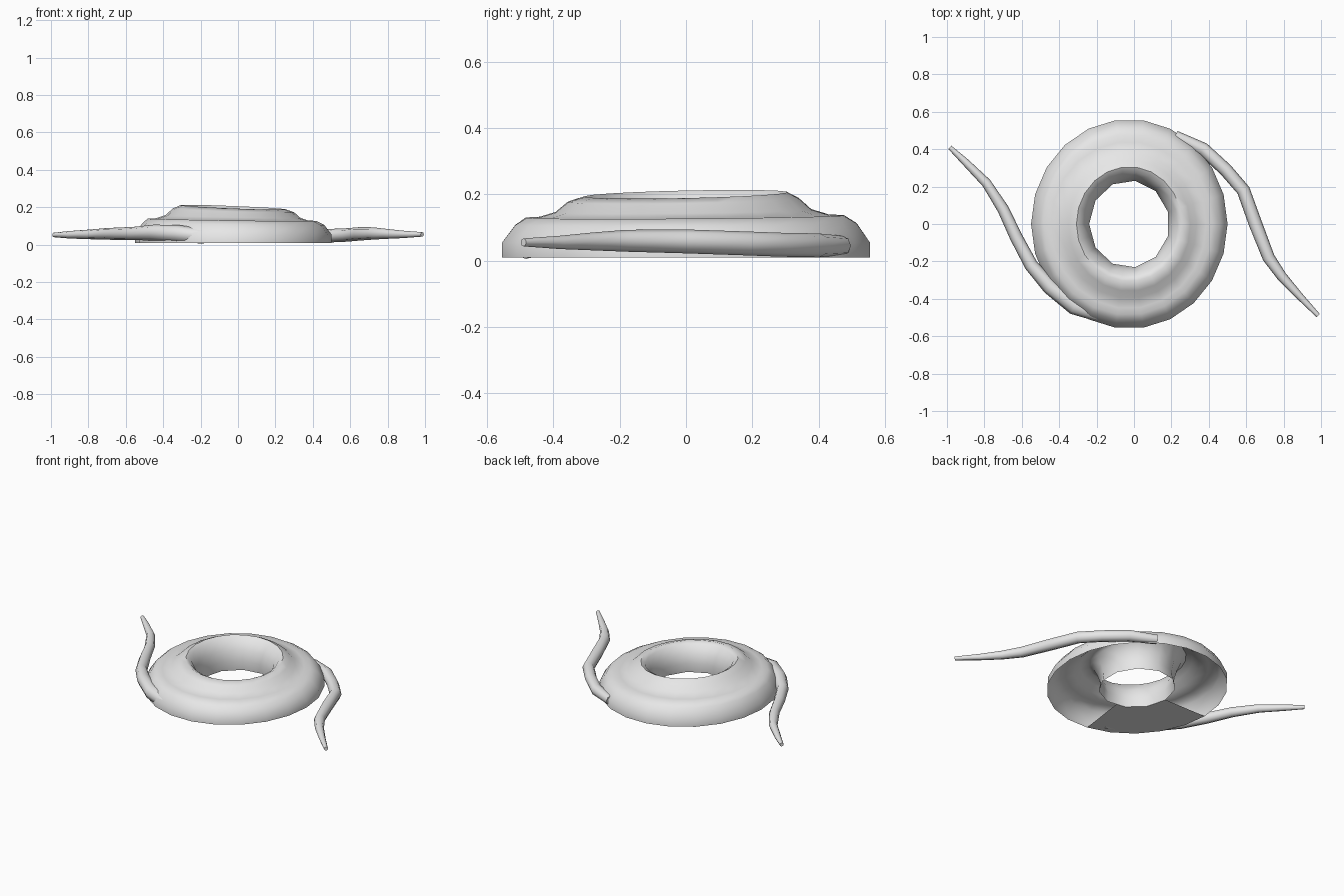
import bpy, bmesh, math
from mathutils import Vector

if "Cube" in bpy.data.objects:
    bpy.data.objects.remove(bpy.data.objects["Cube"])

grey = bpy.data.materials.new("light grey")
grey.use_nodes = True
grey.diffuse_color = (0.8, 0.8, 0.8, 1)
grey.node_tree.nodes["Principled BSDF"].inputs["Base Color"].default_value = (0.8, 0.8, 0.8, 1)


def finish(bm, name):
    """Turn a bmesh into a smooth grey object."""
    mesh = bpy.data.meshes.new(name)
    bm.to_mesh(mesh)
    bm.free()
    mesh.materials.append(grey)
    obj = bpy.data.objects.new(name, mesh)
    bpy.context.collection.objects.link(obj)
    bpy.ops.object.select_all(action='DESELECT')
    obj.select_set(True)
    bpy.context.view_layer.objects.active = obj
    bpy.ops.object.shade_smooth_by_angle(angle=math.radians(50))
    return obj


def bridge(bm, rings):
    for a, b in zip(rings, rings[1:]):
        for i in range(len(a)):
            j = (i + 1) % len(a)
            bm.faces.new((a[i], a[j], b[j], b[i]))


# Coil: open-bottomed stepped ring, its top leaning up towards the back left
SIDES = 22
profile = [(0.56, 0.01), (0.56, 0.055), (0.515, 0.11), (0.475, 0.133),
           (0.435, 0.133), (0.375, 0.15), (0.335, 0.183), (0.29, 0.2),
           (0.262, 0.185), (0.235, 0.13), (0.218, 0.07), (0.225, 0.01)]
bm = bmesh.new()
rings = []
for radius, height in profile:
    ring = []
    outer = (radius - 0.22) / 0.34
    for i in range(SIDES):
        a = 2 * math.pi * i / SIDES
        flat = 1 if i % 2 or radius > 0.25 else math.cos(math.pi / 11)
        lean = 0.011 * math.cos(a - math.radians(150)) * max(0, height - 0.05) / 0.15
        wobble = 0.008 * math.sin(a + 9 * radius) if 0.3 < radius < 0.5 else 0
        x = -0.025 + (radius * flat + wobble) * (0.985 - 0.047 * outer) * math.cos(a)
        y = (radius * flat + wobble) * (1.07 - 0.07 * outer) * math.sin(a)
        ring.append(bm.verts.new((x, y, height + lean * 1.2)))
    rings.append(ring)
bridge(bm, rings)
# Underside strip closing the front left sector
for i in range(11, 16):
    bm.faces.new((rings[0][i + 1], rings[0][i], rings[-1][i], rings[-1][i + 1]))
finish(bm, "rope_coil")


# Loose rope ends: tapered tubes swept along a path
def rope_end(name, path, sides=8):
    bm = bmesh.new()
    pts = [Vector(p[:3]) for p in path]
    rings = []
    for i, p in enumerate(pts):
        d = (pts[min(i + 1, len(pts) - 1)] - pts[max(i - 1, 0)]).normalized()
        side = d.cross(Vector((0, 0, 1))).normalized()
        up = side.cross(d)
        r = path[i][3]
        rings.append([bm.verts.new(p + r * (math.cos(t) * side + math.sin(t) * up))
                      for t in (2 * math.pi * k / sides for k in range(sides))])
    bridge(bm, rings)
    bm.faces.new(rings[0])
    bm.faces.new(rings[-1])
    bmesh.ops.recalc_face_normals(bm, faces=bm.faces)
    finish(bm, name)


rope_end("left_side_rope_end", [
    (0.985, -0.49, 0.055, 0.012), (0.88, -0.38, 0.055, 0.02), (0.79, -0.28, 0.058, 0.027),
    (0.72, -0.18, 0.06, 0.033), (0.65, 0, 0.058, 0.036), (0.585, 0.18, 0.052, 0.036),
    (0.49, 0.29, 0.048, 0.036), (0.37, 0.4, 0.046, 0.036), (0.22, 0.47, 0.045, 0.03)])
rope_end("right_side_rope_end", [
    (-0.985, 0.41, 0.052, 0.012), (-0.9, 0.33, 0.053, 0.02), (-0.79, 0.22, 0.055, 0.026),
    (-0.7, 0.08, 0.058, 0.031), (-0.63, -0.07, 0.058, 0.034), (-0.55, -0.22, 0.06, 0.036),
    (-0.45, -0.335, 0.065, 0.042), (-0.32, -0.44, 0.06, 0.045), (-0.18, -0.485, 0.045, 0.04)])
